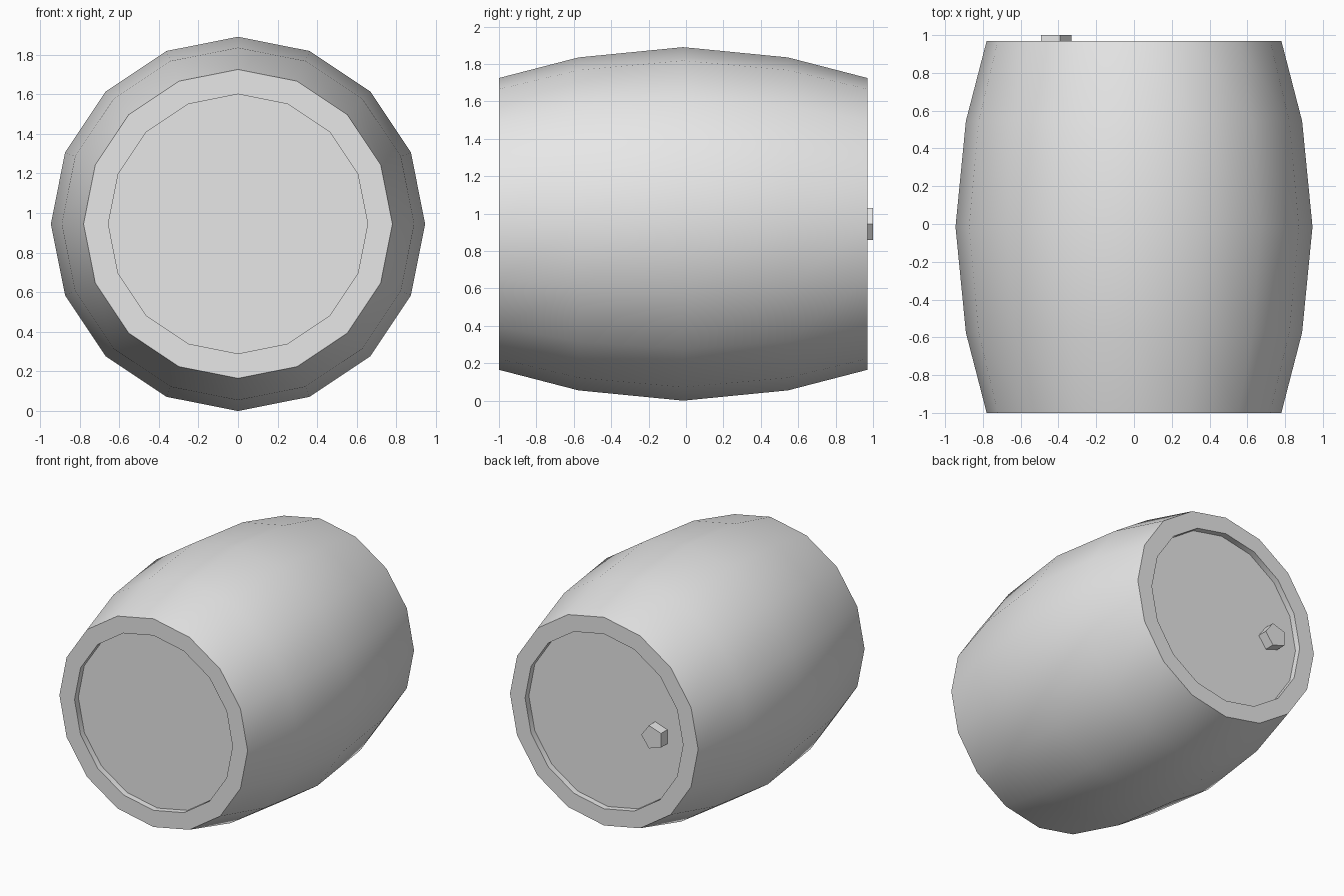
import bpy, bmesh
from math import cos, sin, pi, radians

default = bpy.data.objects.get("Cube")
if default:
    bpy.data.objects.remove(default, do_unlink=True)

grey = bpy.data.materials.new("plain_grey")
grey.use_nodes = True
grey.diffuse_color = (0.8, 0.8, 0.8, 1)
grey.node_tree.nodes["Principled BSDF"].inputs["Base Color"].default_value = grey.diffuse_color


def lathe(name, profile, sides, x, z, start=0.0):
    """Sweep (radius, y) points round an axis along y, and cap both ends."""
    bm = bmesh.new()
    angles = [start + 2 * pi * i / sides for i in range(sides)]
    rings = [[bm.verts.new((x + r * cos(a), y, z + r * sin(a))) for a in angles]
             for r, y in profile]
    for lower, upper in zip(rings, rings[1:]):
        for i in range(sides):
            j = (i + 1) % sides
            bm.faces.new((lower[i], lower[j], upper[j], upper[i]))
    bm.faces.new(rings[0])
    bm.faces.new(rings[-1])
    bmesh.ops.recalc_face_normals(bm, faces=bm.faces)
    mesh = bpy.data.meshes.new(name)
    bm.to_mesh(mesh)
    bm.free()
    mesh.materials.append(grey)
    obj = bpy.data.objects.new(name, mesh)
    bpy.context.collection.objects.link(obj)
    bpy.ops.object.select_all(action='DESELECT')
    obj.select_set(True)
    bpy.context.view_layer.objects.active = obj
    bpy.ops.object.shade_smooth_by_angle(angle=radians(30))
    return obj


AXIS_Z = 0.945
MID_Y = -0.015
RECESS = 0.045

# Barrel: bulging staves, flat rims and a recessed head at each end
half = [(0.655, 0.985 - RECESS), (0.655, 0.985), (0.78, 0.985), (0.89, 0.56)]
profile = ([(r, MID_Y - d) for r, d in half] + [(0.945, MID_Y)]
           + [(r, MID_Y + d) for r, d in reversed(half)])
lathe("barrel_body", profile, 16, 0, AXIS_Z)

# Five-sided bung standing on the back head
lathe("bung", [(0.09, 0.97 - RECESS), (0.09, 1.0)], 5, -0.42, AXIS_Z)
